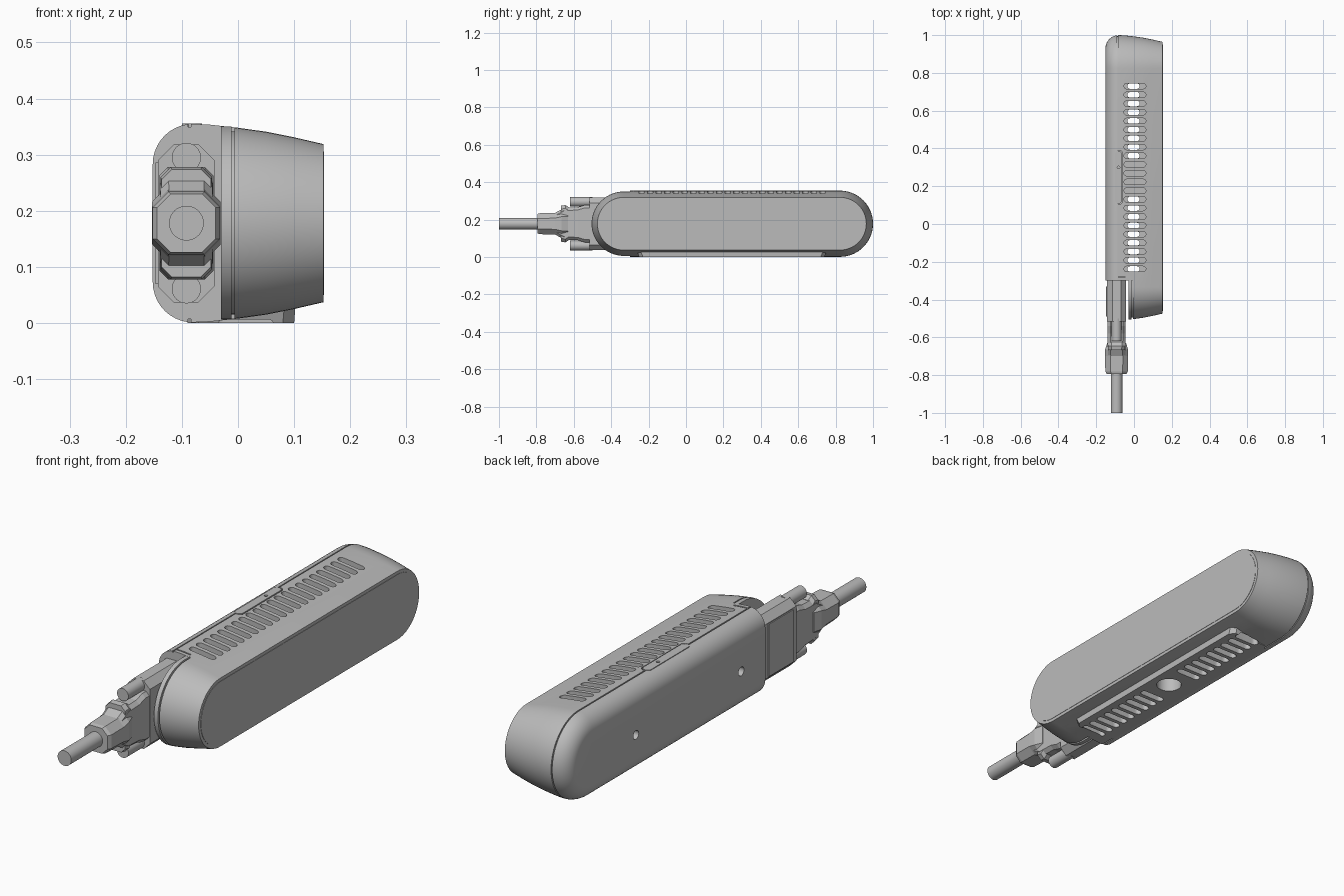
import bpy
import bmesh
from math import sin, cos, pi, radians

cube = bpy.data.objects.get("Cube")
if cube:
    bpy.data.objects.remove(cube, do_unlink=True)

grey = bpy.data.materials.new("plain_grey")
grey.use_nodes = True
COLOUR = (0.5, 0.5, 0.5, 1)
grey.diffuse_color = COLOUR
grey.node_tree.nodes["Principled BSDF"].inputs["Base Color"].default_value = COLOUR

CY, CZ, HALF = 0.245, 0.178, 0.578   # housing centre and half straight length
PX = -0.092                          # plug axis


def capsule(u, v, half, r, n=28):
    """Stadium outline, long along the first coordinate."""
    pts = []
    for side, start in ((1, -pi / 2), (-1, pi / 2)):
        for i in range(n + 1):
            a = start + pi * i / n
            pts.append((u + side * half + r * cos(a), v + r * sin(a)))
    return pts


def circle(u, v, r, n=32):
    return [(u + r * cos(2 * pi * i / n), v + r * sin(2 * pi * i / n)) for i in range(n)]


def chamfered(u0, u1, v0, v1, c):
    return [(u0 + c, v0), (u1 - c, v0), (u1, v0 + c), (u1, v1 - c),
            (u1 - c, v1), (u0 + c, v1), (u0, v1 - c), (u0, v0 + c)]


def place(axis, p, d):
    u, v = p
    return {"x": (d, u, v), "y": (u, d, v), "z": (u, v, d)}[axis]


def loft(name, axis, *solids):
    """Each solid is a list of (position, outline) sections along the axis."""
    bm = bmesh.new()
    for sections in solids:
        rings = [[bm.verts.new(place(axis, p, d)) for p in pts] for d, pts in sections]
        for a, b in zip(rings, rings[1:]):
            for i in range(len(a)):
                j = (i + 1) % len(a)
                bm.faces.new((a[i], a[j], b[j], b[i]))
        bm.faces.new(rings[0])
        bm.faces.new(rings[-1])
    bmesh.ops.recalc_face_normals(bm, faces=bm.faces)
    mesh = bpy.data.meshes.new(name)
    bm.to_mesh(mesh)
    bm.free()
    mesh.materials.append(grey)
    ob = bpy.data.objects.new(name, mesh)
    bpy.context.collection.objects.link(ob)
    return ob


def prism(pts, a, b):
    return [(a, pts), (b, pts)]


def rect(u0, u1, v0, v1):
    return [(u0, v0), (u1, v0), (u1, v1), (u0, v1)]


def cut(target, cutter):
    mod = target.modifiers.new("cut", "BOOLEAN")
    mod.operation = "DIFFERENCE"
    mod.solver = "EXACT"
    mod.object = cutter
    bpy.context.view_layer.objects.active = target
    bpy.ops.object.modifier_apply(modifier=mod.name)


# Housing: stadium sections along x, with a seam groove and a rounded back
profile = [(0.152, 0.141), (0.1, 0.153), (0.05, 0.163), (0, 0.17), (-0.05, 0.1755),
           (-0.084, 0.177), (-0.084, 0.171), (-0.089, 0.171)]
for i in range(10):
    t = radians(7 + 83 * i / 9)
    profile.append((-0.08 - 0.072 * sin(t), 0.105 + 0.072 * cos(t)))
housing = loft("housing", "x", [(x, capsule(CY, CZ, HALF, r)) for x, r in profile])
window = loft("front_window", "x", prism(capsule(CY, CZ, HALF, 0.128), 0.14, 0.1535))

# Mounting pad under the housing
pad = loft("base_pad", "z",
           [(0, chamfered(-0.09, 0.1, -0.25, 0.74, 0.02)),
            (0.05, chamfered(-0.09, 0.104, -0.27, 0.76, 0.02))])

# Cutters: vents, plug notch, mount holes, latch pocket
rows = [0.73 - i * 0.0461 for i in range(22)]
low_rows = rows[:9] + rows[13:]


def slots(name, ys, x0, x1, z0, z1):
    r = 0.0145
    shape = lambda y: capsule((x0 + x1) / 2, y, (x1 - x0) / 2 - r, r, 8)
    return loft(name, "z", *[prism(shape(y), z0, z1) for y in ys])


cutters = {
    "top": slots("top_vent_cutter", rows, -0.053, 0.063, 0.29, 0.4),
    "low": slots("low_vent_cutter", low_rows, -0.042, 0.07, -0.05, 0.06),
    "through": slots("through_cutter", low_rows, -0.035, 0.03, -0.06, 0.41),
    "notch": loft("notch_cutter", "x", prism(rect(-0.7, -0.3, -0.1, 0.5), -0.3, -0.006)),
    "mount": loft("mount_cutter", "x",
                  *[prism(circle(0.2 + s * 0.343, 0.165, 0.018), -0.2, -0.09) for s in (-1, 1)]),
    "tripod": loft("tripod_cutter", "z", prism(circle(0.02, CY, 0.05), -0.05, 0.1)),
    "latch": loft("latch_cutter", "z",
                  prism(chamfered(-0.095, -0.06, 0.105, 0.39, 0.012), 0.335, 0.4),
                  prism(rect(-0.087, -0.02, -0.284, -0.278), 0.345, 0.4)),
    "pin": loft("pin_cutter", "z", prism(circle(-0.082, 0.3, 0.007, 16), 0.345, 0.4)),
}
for key in ("notch", "top", "low", "through", "mount", "tripod", "latch"):
    cut(housing, cutters[key])
for key in ("low", "through", "tripod"):
    cut(pad, cutters[key])

latch = loft("latch_tab", "z",
             prism(chamfered(-0.1, -0.064, 0.109, 0.386, 0.012), 0.33, 0.3552))
cut(latch, cutters["pin"])
for c in cutters.values():
    bpy.data.objects.remove(c, do_unlink=True)


# End cover beside the plug, with a thin gap to the housing
def end_outline(r):
    arc = [p for p in capsule(CY, CZ, HALF, r) if p[0] <= CY - HALF + 0.001]
    return arc + [(-0.295, CZ - r), (-0.295, CZ + r)]


end_cover = loft("end_cover", "x",
                 prism(end_outline(0.172), -0.03, -0.012),
                 prism(end_outline(0.163), -0.013, -0.004))

# Plug: octagonal shell, side panel, tapering grip and flange
shell = loft("plug_shell", "y", prism(chamfered(-0.143, -0.042, 0.037, 0.318, 0.028), -0.515, -0.295))
panel = loft("plug_panel", "x", prism(rect(-0.49, -0.33, 0.07, 0.286), -0.147, -0.14))


def grip_ring(y, half_x, half_z, c):
    return y, chamfered(PX - half_x, PX + half_x, CZ - half_z, CZ + half_z, c)


grip = loft("plug_grip", "y",
            [grip_ring(-0.7, 0.046, 0.058, 0.015), grip_ring(-0.65, 0.047, 0.085, 0.015),
             grip_ring(-0.58, 0.048, 0.088, 0.015), grip_ring(-0.54, 0.048, 0.1, 0.015),
             grip_ring(-0.5, 0.048, 0.1, 0.015)])
flange = loft("plug_flange", "y",
              [grip_ring(-0.668, 0.044, 0.096, 0.018), grip_ring(-0.645, 0.046, 0.1, 0.018),
               grip_ring(-0.625, 0.046, 0.087, 0.018)])
boot = loft("cable_boot", "y",
            [grip_ring(-0.795, 0.052, 0.052, 0.024), grip_ring(-0.78, 0.06, 0.056, 0.028),
             grip_ring(-0.7, 0.061, 0.058, 0.028), grip_ring(-0.665, 0.061, 0.066, 0.028),
             grip_ring(-0.63, 0.05, 0.068, 0.028)])

# Thumb screws and cable
screws = [loft(name, "y", prism(circle(PX, z, 0.026), -0.62, -0.5))
          for name, z in (("upper_screw", 0.295), ("lower_screw", 0.061))]
cable = loft("cable", "y", prism(circle(PX, CZ, 0.031), -1, -0.77))

# Smooth shading with sharp edges kept
bpy.ops.object.select_all(action="DESELECT")
for ob in [housing, window, pad, latch, end_cover, cable] + screws:
    ob.select_set(True)
    bpy.context.view_layer.objects.active = ob
bpy.ops.object.shade_smooth_by_angle(angle=radians(30))
